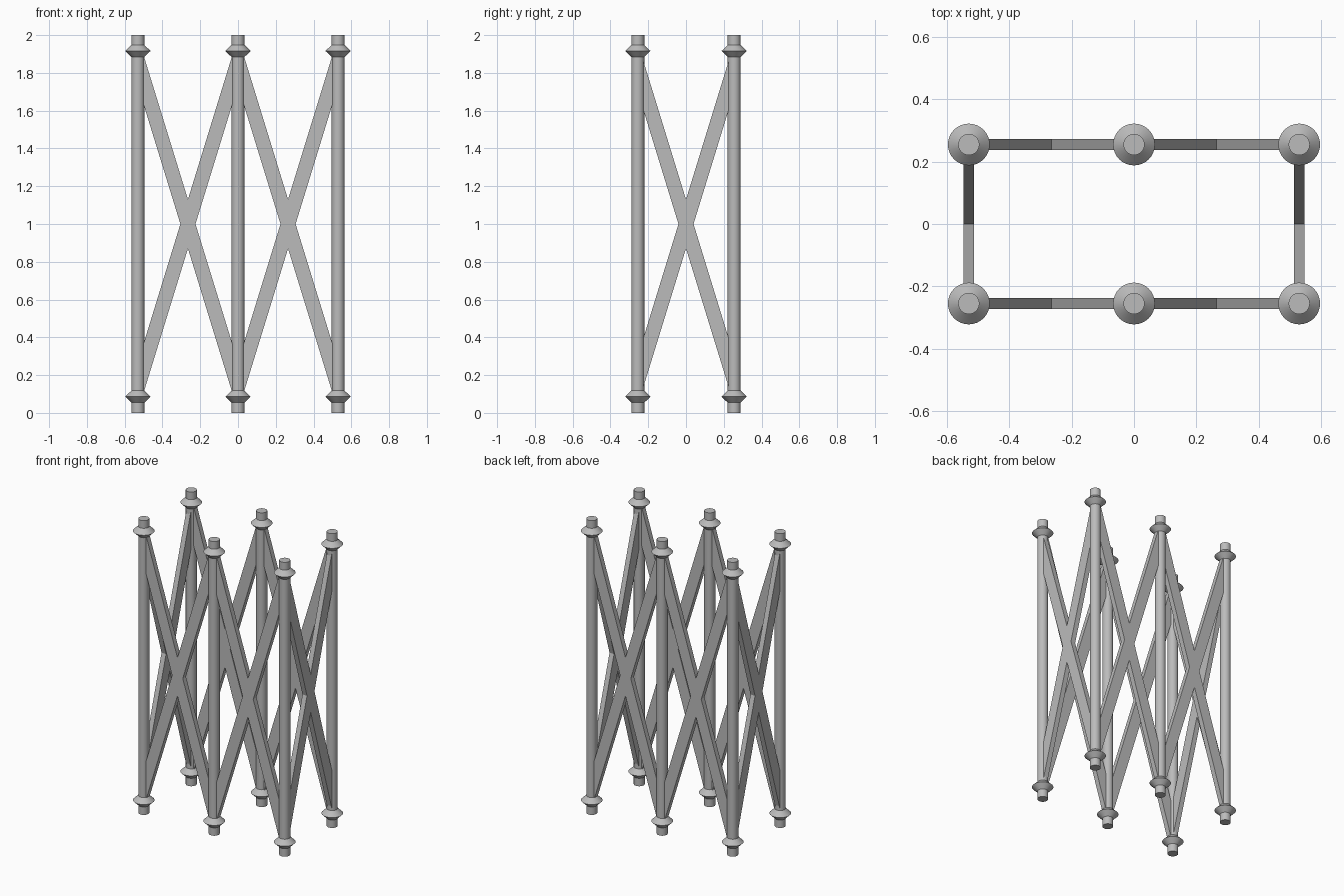
import bpy, bmesh, math

if "Cube" in bpy.data.objects:
    bpy.data.objects.remove(bpy.data.objects["Cube"], do_unlink=True)

HALF_X, HALF_Y, HEIGHT = 0.53, 0.255, 2.0
POST_R, COLLAR_R = 0.034, 0.067
SIDES = 32

steel = bpy.data.materials.new("grey steel")
steel.use_nodes = True
colour = (0.5, 0.5, 0.5, 1)
steel.diffuse_color = colour
steel.node_tree.nodes["Principled BSDF"].inputs["Base Color"].default_value = colour


def finish(bm, name, smooth=False):
    bmesh.ops.recalc_face_normals(bm, faces=bm.faces)
    mesh = bpy.data.meshes.new(name)
    bm.to_mesh(mesh)
    bm.free()
    mesh.materials.append(steel)
    obj = bpy.data.objects.new(name, mesh)
    bpy.context.collection.objects.link(obj)
    if smooth:
        bpy.ops.object.select_all(action='DESELECT')
        obj.select_set(True)
        bpy.context.view_layer.objects.active = obj
        bpy.ops.object.shade_smooth_by_angle(angle=math.radians(30))
    return obj


def lathe(name, profile, x, y):
    """Capped solid of revolution from (radius, z) pairs."""
    bm = bmesh.new()
    rings = []
    for r, z in profile:
        angles = [2 * math.pi * i / SIDES for i in range(SIDES)]
        rings.append([bm.verts.new((r * math.cos(a), r * math.sin(a), z)) for a in angles])
    for low, high in zip(rings, rings[1:]):
        for i in range(SIDES):
            j = (i + 1) % SIDES
            bm.faces.new((low[i], low[j], high[j], high[i]))
    bm.faces.new(rings[0])
    bm.faces.new(rings[-1])
    obj = finish(bm, name, smooth=True)
    obj.location = (x, y, 0)


def cross_brace(name, half_span, x, y, turn=0):
    """Flat X-shaped brace cut from one plate, ending inside the posts."""
    slope, h, thick = 3.25, 0.13, 0.034
    w = half_span - 0.015
    end, notch = slope * w, h / slope
    quarter = [(0, h), (w, end + h), (w, end - h), (notch, 0)]
    right = quarter + [(px, -pz) for px, pz in quarter[-2::-1]]
    outline = right + [(-px, pz) for px, pz in right[-2:0:-1]]
    bm = bmesh.new()
    face = bm.faces.new([bm.verts.new((px, -thick / 2, pz)) for px, pz in outline])
    moved = bmesh.ops.extrude_face_region(bm, geom=[face])["geom"]
    verts = [v for v in moved if isinstance(v, bmesh.types.BMVert)]
    bmesh.ops.translate(bm, verts=verts, vec=(0, thick, 0))
    obj = finish(bm, name)
    obj.location = (x, y, HEIGHT / 2)
    obj.rotation_euler.z = turn


# Posts with a double-cone collar near each end
for row, y in (("front", -HALF_Y), ("back", HALF_Y)):
    for side, x in (("right", -HALF_X), ("middle", 0), ("left", HALF_X)):
        lathe(f"{row}_{side}_post", [(POST_R, 0), (POST_R, HEIGHT)], x, y)
        for end, z in (("bottom", 0.086), ("top", HEIGHT - 0.084)):
            cone = [(POST_R - 0.002, z - 0.034), (COLLAR_R, z), (POST_R - 0.002, z + 0.034)]
            lathe(f"{row}_{side}_{end}_collar", cone, x, y)

# Cross braces between neighbouring posts
for row, y in (("front", -HALF_Y), ("back", HALF_Y)):
    for side, x in (("right", -HALF_X / 2), ("left", HALF_X / 2)):
        cross_brace(f"{row}_{side}_cross_brace", HALF_X / 2, x, y)
for side, x in (("right", -HALF_X), ("left", HALF_X)):
    cross_brace(f"{side}_end_cross_brace", HALF_Y, x, 0, math.pi / 2)
